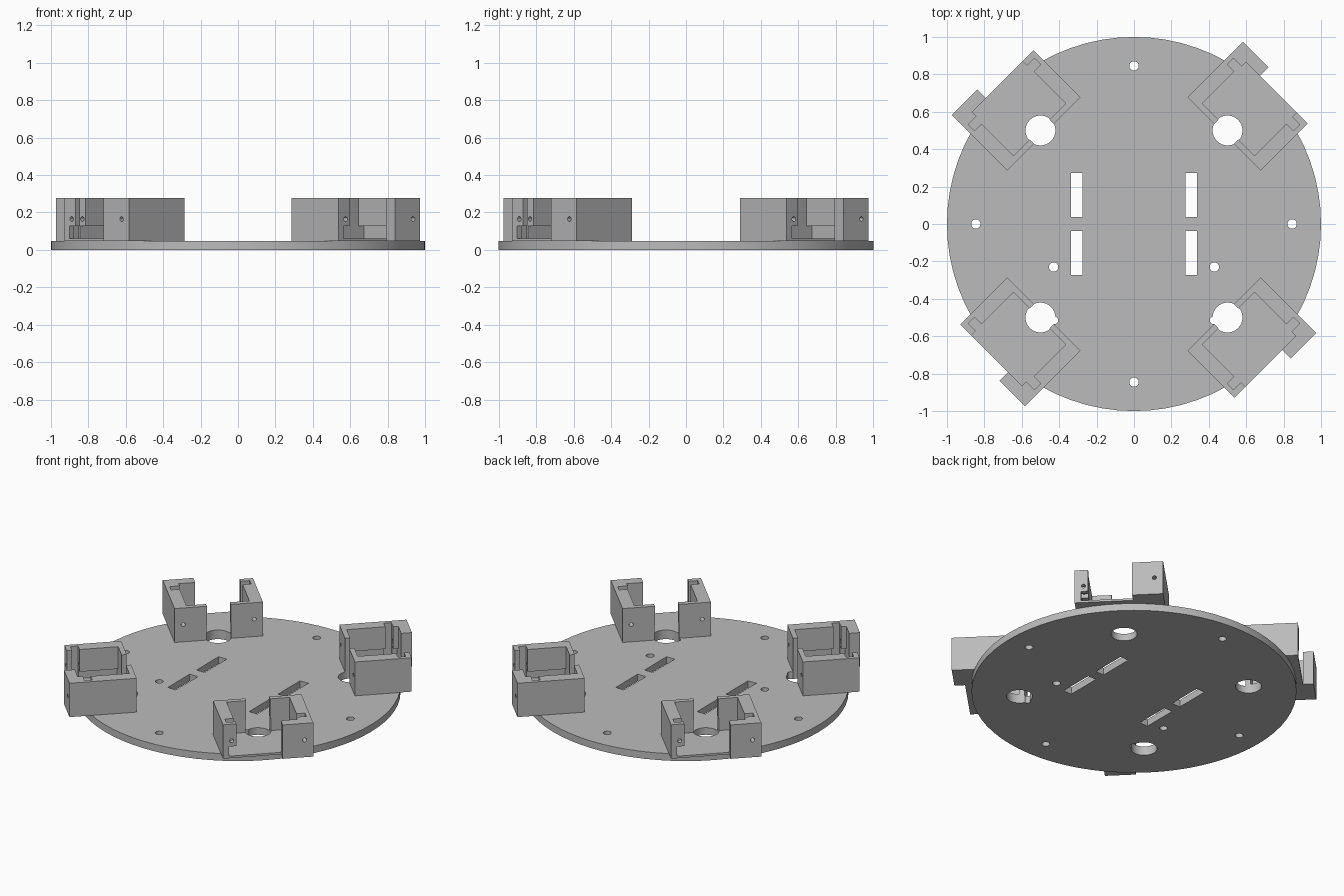
import bpy
from math import pi, cos, sin
from mathutils import Matrix

if "Cube" in bpy.data.objects:
    bpy.data.objects.remove(bpy.data.objects["Cube"])

grey = bpy.data.materials.new("light_grey")
grey.use_nodes = True
COLOUR = (0.5, 0.5, 0.5, 1)
grey.diffuse_color = COLOUR
grey.node_tree.nodes["Principled BSDF"].inputs["Base Color"].default_value = COLOUR

TOP = 0.278      # bracket top
DECK = 0.048     # plate top
FLOOR = 0.062    # bracket floor top


def box(name, x0, x1, y0, y1, z0, z1):
    bpy.ops.mesh.primitive_cube_add(size=1)
    ob = bpy.context.object
    ob.name = name
    ob.data.transform(Matrix.Translation(((x0 + x1) / 2, (y0 + y1) / 2, (z0 + z1) / 2))
                      @ Matrix.Diagonal((x1 - x0, y1 - y0, z1 - z0, 1)))
    return ob


def rod(name, radius, depth, place, along_x=False, sides=32):
    bpy.ops.mesh.primitive_cylinder_add(vertices=sides, radius=radius, depth=depth)
    ob = bpy.context.object
    ob.name = name
    turn = Matrix.Rotation(pi / 2, 4, 'Y') if along_x else Matrix.Identity(4)
    ob.data.transform(Matrix.Translation(place) @ turn)
    return ob


def combine(target, others, operation):
    """Apply booleans one after another, then remove the helper objects."""
    for other in others:
        other.hide_render = True
        mod = target.modifiers.new("boolean", 'BOOLEAN')
        mod.operation, mod.solver, mod.object = operation, 'EXACT', other
    bpy.context.view_layer.update()
    graph = bpy.context.evaluated_depsgraph_get()
    mesh = bpy.data.meshes.new_from_object(target.evaluated_get(graph))
    target.modifiers.clear()
    target.data = mesh
    for other in others:
        bpy.data.objects.remove(other)


def finish(ob):
    ob.data.materials.clear()
    ob.data.materials.append(grey)
    bpy.ops.object.select_all(action='DESELECT')
    ob.select_set(True)
    bpy.context.view_layer.objects.active = ob
    bpy.ops.object.shade_smooth_by_angle(angle=pi / 6)


# Round base plate with its holes and slots
plate = rod("base_plate", 1, DECK, (0, 0, DECK / 2), sides=72)
cuts = []
for i in range(4):
    a = i * pi / 2
    cuts.append(rod("rim_hole", 0.025, 1, (0.845 * cos(a), 0.845 * sin(a), 0), sides=24))
for s in (-1, 1):
    for t in (-1, 1):
        cuts.append(rod("cable_hole", 0.08, 1, (0.5 * s, 0.5 * t, 0)))
        x, y = 0.306 * s, 0.155 * t
        cuts.append(box("slot", x - 0.031, x + 0.031, y - 0.118, y + 0.118, -1, 1))
    cuts.append(rod("small_hole", 0.025, 1, (0.43 * s, -0.23, 0), sides=24))
    cuts.append(rod("edge_hole", 0.02, 1, (0.425 * s, -0.515, 0), sides=24))
combine(plate, cuts, 'DIFFERENCE')
finish(plate)

# One motor bracket, modelled pointing along +x
bracket = box("motor_bracket_1", 0.682, 1.036, -0.276, 0.276, DECK, TOP)
combine(bracket, [box("end_block", 1.0, 1.102, 0.085, 0.276, DECK, TOP)], 'UNION')
cuts = [
    box("cavity", 0.714, 0.97, -0.197, 0.197, FLOOR, 1),
    box("flange_slot", 0.955, 1.003, -0.25, 0.25, FLOOR, 1),
    box("mouth", 0.99, 1.2, -0.193, 0.085, FLOOR, 1),
    box("mouth_side", 0.98, 1.035, 0, 0.188, FLOOR, 1),
    box("undercut", 0.714, 1.035, -0.238, 0.238, FLOOR, 0.127),
    box("undercut_exit", 1.02, 1.2, -0.238, 0.085, FLOOR, 0.127),
    box("cable_gap", 0.6, 0.75, -0.075, 0.075, FLOOR, 1),
    rod("cable_hole", 0.08, 0.2, (0.7071, 0, DECK)),
]
for v in (-0.222, 0.222):
    cuts.append(rod("screw_hole", 0.013, 1.4, (0.9, v, 0.165), True, 20))
combine(bracket, cuts, 'DIFFERENCE')
finish(bracket)

# Four brackets around the plate
bracket.rotation_euler.z = pi / 4
for i in range(1, 4):
    twin = bracket.copy()
    twin.name = f"motor_bracket_{i + 1}"
    twin.rotation_euler.z = pi / 4 + i * pi / 2
    bpy.context.collection.objects.link(twin)
